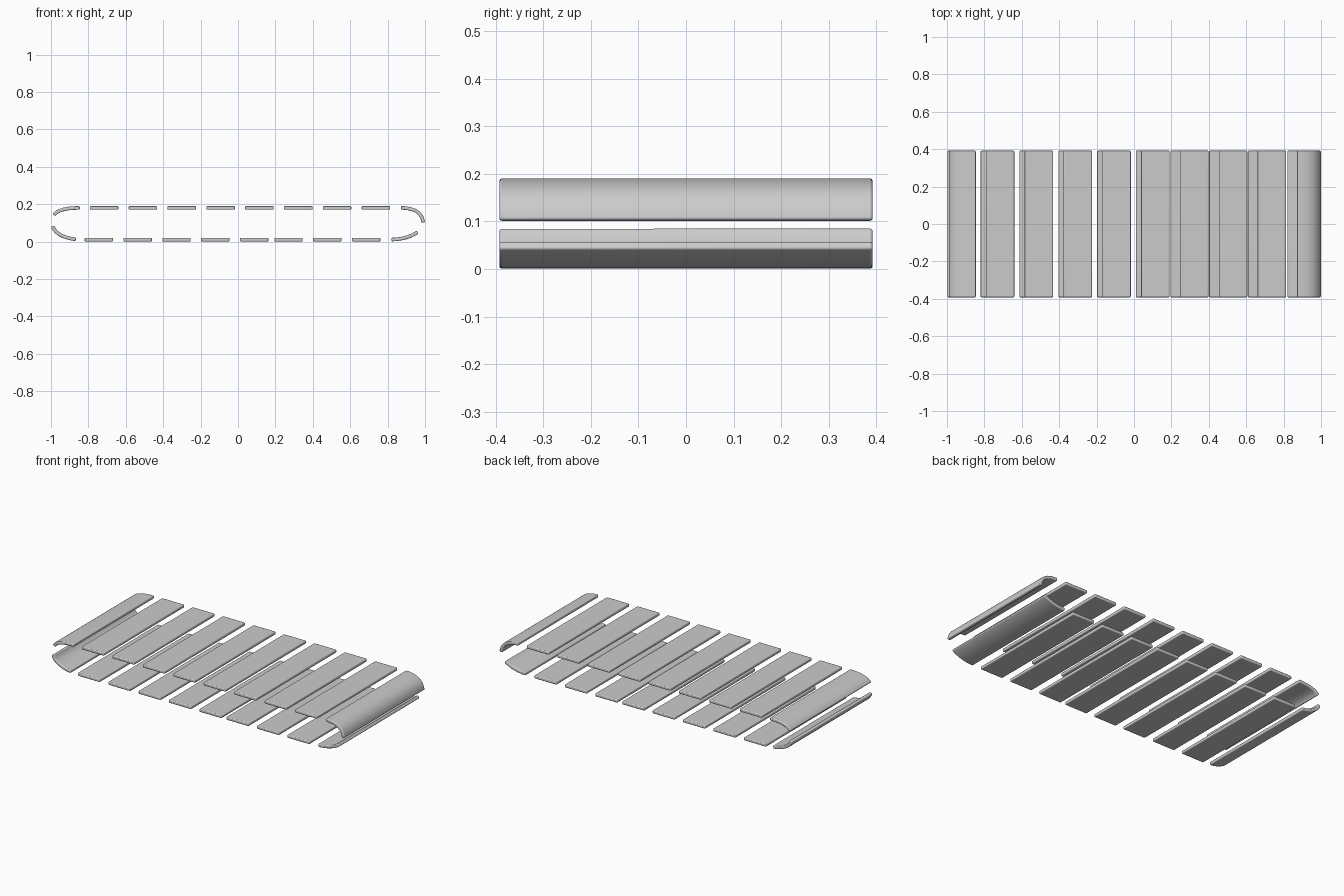
import bpy, bmesh, math
from mathutils import Vector
from mathutils.geometry import interpolate_bezier

cube = bpy.data.objects.get("Cube")
if cube:
    bpy.data.objects.remove(cube)

HALF_WIDTH = 0.392
HALF_THICK = 0.0095
SLAT_LENGTH = 0.152
TOP_Z, BOTTOM_Z = 0.1805, 0.0105

grey = bpy.data.materials.new("light_grey")
grey.use_nodes = True
colour = (0.6, 0.6, 0.6, 1)
grey.diffuse_color = colour
grey.node_tree.nodes["Principled BSDF"].inputs["Base Color"].default_value = colour


def slat(name, path):
    """Sweep a thin rectangular section along a centre line in the xz plane."""
    bm = bmesh.new()
    rings = []
    for i, p in enumerate(path):
        t = (path[min(i + 1, len(path) - 1)] - path[max(i - 1, 0)]).normalized()
        n = Vector((-t.z, 0, t.x)) * HALF_THICK
        w = Vector((0, HALF_WIDTH, 0))
        rings.append([bm.verts.new(v) for v in (p - w - n, p + w - n, p + w + n, p - w + n)])
    for a, b in zip(rings, rings[1:]):
        for k in range(4):
            j = (k + 1) % 4
            bm.faces.new((a[k], a[j], b[j], b[k]))
    bm.faces.new(rings[0])
    bm.faces.new(rings[-1])
    bmesh.ops.recalc_face_normals(bm, faces=bm.faces)
    mesh = bpy.data.meshes.new(name)
    bm.to_mesh(mesh)
    bm.free()
    mesh.materials.append(grey)
    obj = bpy.data.objects.new(name, mesh)
    bpy.context.collection.objects.link(obj)
    # softened edges
    bevel = obj.modifiers.new("soft_edges", "BEVEL")
    bevel.width = 0.005
    bevel.segments = 3
    bevel.limit_method = "ANGLE"
    bevel.angle_limit = math.radians(45)
    bpy.ops.object.select_all(action="DESELECT")
    obj.select_set(True)
    bpy.context.view_layer.objects.active = obj
    bpy.ops.object.shade_smooth_by_angle(angle=math.radians(35))


def flat_slat(name, x, z):
    slat(name, [Vector((x, 0, z)), Vector((x + SLAT_LENGTH, 0, z))])


# flat slats of the upper and lower runs
for i in range(8):
    flat_slat(f"upper_slat_{i + 1}", -0.792 + 0.2076 * i, TOP_Z)
    # the lower run closes up slightly past its middle
    closing = 0.024 if i > 4 else 0
    flat_slat(f"lower_slat_{i + 1}", -0.82 + 0.2076 * i - closing, BOTTOM_Z)

# curved slats that turn around the two ends
curved = {
    "upper_right_end_slat": [(-0.846, TOP_Z), (-0.91, TOP_Z), (-0.965, 0.172), (-0.983, 0.142)],
    "lower_right_end_slat": [(-0.99, 0.083), (-0.98, 0.04), (-0.92, 0.018), (-0.867, 0.013)],
    "lower_left_end_slat": [(0.82, 0.0115), (0.87, 0.0115), (0.925, 0.025), (0.96, 0.051)],
    "upper_left_end_slat": [(0.872, TOP_Z), (0.935, TOP_Z), (0.985, 0.16), (0.99, 0.102)],
}
for name, pts in curved.items():
    a, b, c, d = [Vector((x, 0, z)) for x, z in pts]
    slat(name, interpolate_bezier(a, b, c, d, 14))
